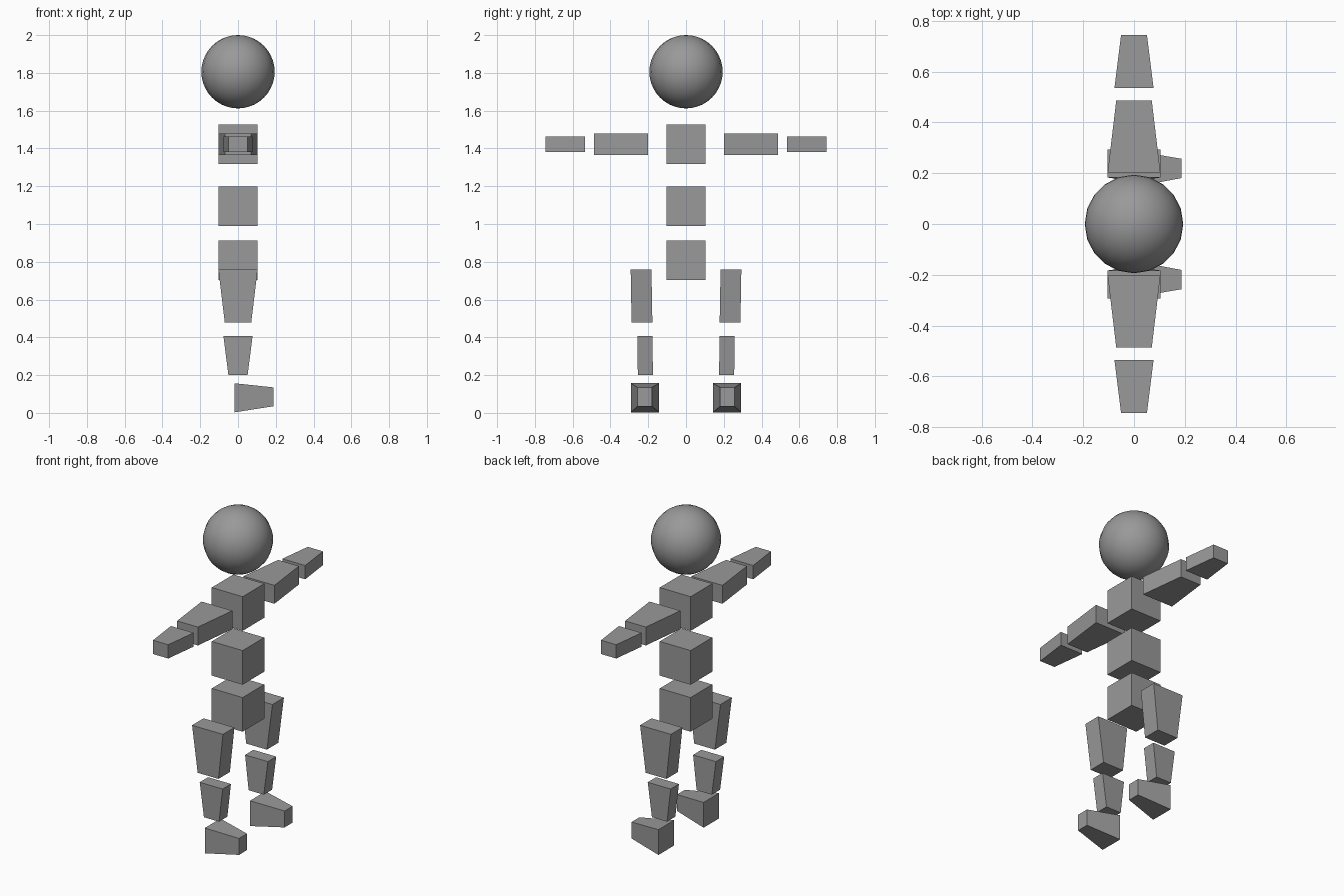
import bpy, bmesh
from mathutils import Vector

if "Cube" in bpy.data.objects:
    bpy.data.objects.remove(bpy.data.objects["Cube"])

grey = bpy.data.materials.new("mid grey")
grey.diffuse_color = (0.32, 0.32, 0.32, 1)
grey.use_nodes = True
grey.node_tree.nodes["Principled BSDF"].inputs["Base Color"].default_value = grey.diffuse_color


def finish(name, bm):
    bmesh.ops.recalc_face_normals(bm, faces=bm.faces)
    mesh = bpy.data.meshes.new(name)
    bm.to_mesh(mesh)
    bm.free()
    mesh.materials.append(grey)
    obj = bpy.data.objects.new(name, mesh)
    bpy.context.collection.objects.link(obj)
    return obj


def taper(name, axis, start, end, side=1):
    """Tapered block along an axis; start/end = (centre, half size a, half size b)."""
    bm = bmesh.new()
    bmesh.ops.create_cube(bm, size=2)
    others = [i for i in range(3) if i != axis]
    for v in bm.verts:
        centre, a, b = start if v.co[axis] < 0 else end
        p = Vector(centre)
        p[others[0]] += v.co[others[0]] * a
        p[others[1]] += v.co[others[1]] * b
        p.y *= side
        v.co = p
    return finish(name, bm)


# Head
bm = bmesh.new()
bmesh.ops.create_uvsphere(bm, u_segments=20, v_segments=20, radius=0.194)
bmesh.ops.translate(bm, verts=bm.verts, vec=(0, 0, 1.806))
for f in bm.faces:
    f.smooth = True
finish("head", bm)

# Torso cubes
for name, z in (("chest", 1.422), ("belly", 1.094), ("pelvis", 0.808)):
    taper(name, 2, ((0, 0, z - 0.104), 0.104, 0.104), ((0, 0, z + 0.104), 0.104, 0.104))

# Arms and legs on both sides
for side, label in ((1, "left"), (-1, "right")):
    taper(label + "_upper_arm", 1, ((0, 0.202, 1.422), 0.104, 0.056),
          ((0, 0.486, 1.422), 0.07, 0.056), side)
    taper(label + "_forearm", 1, ((0, 0.536, 1.422), 0.077, 0.042),
          ((0, 0.744, 1.422), 0.051, 0.042), side)
    taper(label + "_thigh", 2, ((0, 0.233, 0.478), 0.07, 0.055),
          ((0, 0.238, 0.76), 0.104, 0.055), side)
    taper(label + "_shin", 2, ((0, 0.215, 0.2), 0.051, 0.04),
          ((0, 0.218, 0.407), 0.077, 0.04), side)
    taper(label + "_foot", 0, ((-0.019, 0.217, 0.08), 0.075, 0.077),
          ((0.187, 0.219, 0.085), 0.038, 0.05), side)
